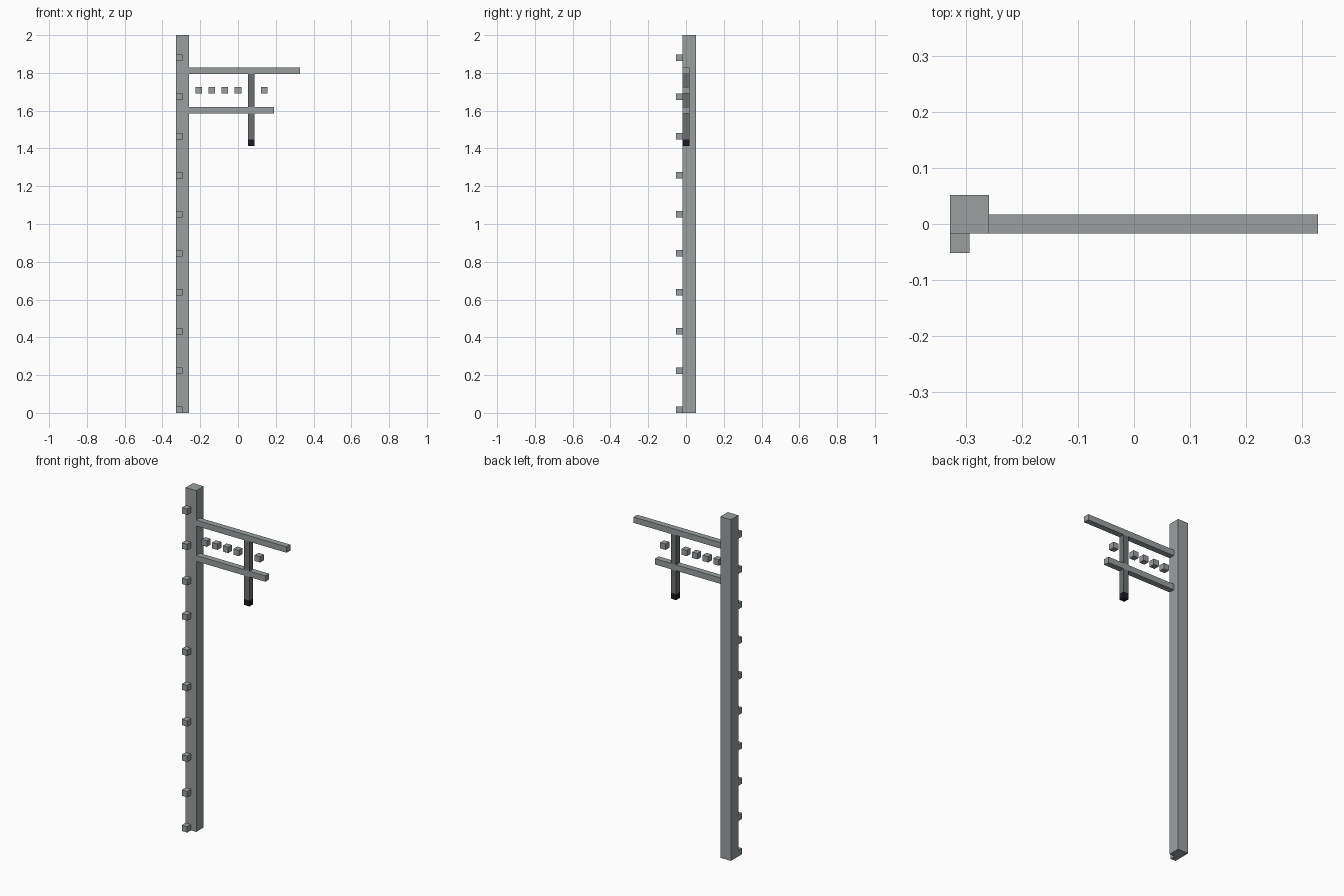
import bpy

cube = bpy.data.objects.get("Cube")
if cube:
    bpy.data.objects.remove(cube, do_unlink=True)

U = 2 / 58  # size of one block; the pole is 58 blocks tall


def material(name, rgb):
    m = bpy.data.materials.new(name)
    m.use_nodes = True
    m.diffuse_color = (*rgb, 1)
    bsdf = m.node_tree.nodes["Principled BSDF"]
    bsdf.inputs["Base Color"].default_value = (*rgb, 1)
    bsdf.inputs["Roughness"].default_value = 0.8
    return m


GREY = material("weathered_grey", (0.32, 0.347, 0.347))
DARK = material("dark_grey", (0.15, 0.16, 0.165))
BLACK = material("near_black", (0.012, 0.011, 0.018))


def box(name, lo, hi, mat):
    """Box between two corners given in blocks, measured from the grid corner."""
    origin = (-9.5, -1.5, 0)
    centre = [((a + b) / 2 + o) * U for a, b, o in zip(lo, hi, origin)]
    bpy.ops.mesh.primitive_cube_add(size=1, location=centre)
    ob = bpy.context.object
    ob.name = name
    ob.scale = [(b - a) * U for a, b in zip(lo, hi)]
    bpy.ops.object.transform_apply(location=False, rotation=False, scale=True)
    ob.data.materials.append(mat)


# Tall square pole with climbing pegs up its front corner
box("pole", (0, 1, 0), (2, 3, 58), GREY)
for i in range(10):
    box(f"climbing_peg_{i + 1}", (0, 0, 6 * i), (1, 1, 6 * i + 1), GREY)

# Two horizontal arms
box("upper_arm", (2, 1, 52), (19, 2, 53), GREY)
box("lower_arm", (2, 1, 46), (15, 2, 47), GREY)

# Row of small blocks between the arms
for i, x in enumerate((3, 5, 7, 9, 13)):
    box(f"spacer_block_{i + 1}", (x, 1, 49), (x + 1, 2, 50), GREY)

# Hanging rod, broken by the lower arm, with a black tip
box("upper_rod", (11, 1, 47), (12, 2, 52), DARK)
box("lower_rod", (11, 1, 42), (12, 2, 46), DARK)
box("rod_tip", (11, 1, 41), (12, 2, 42), BLACK)
